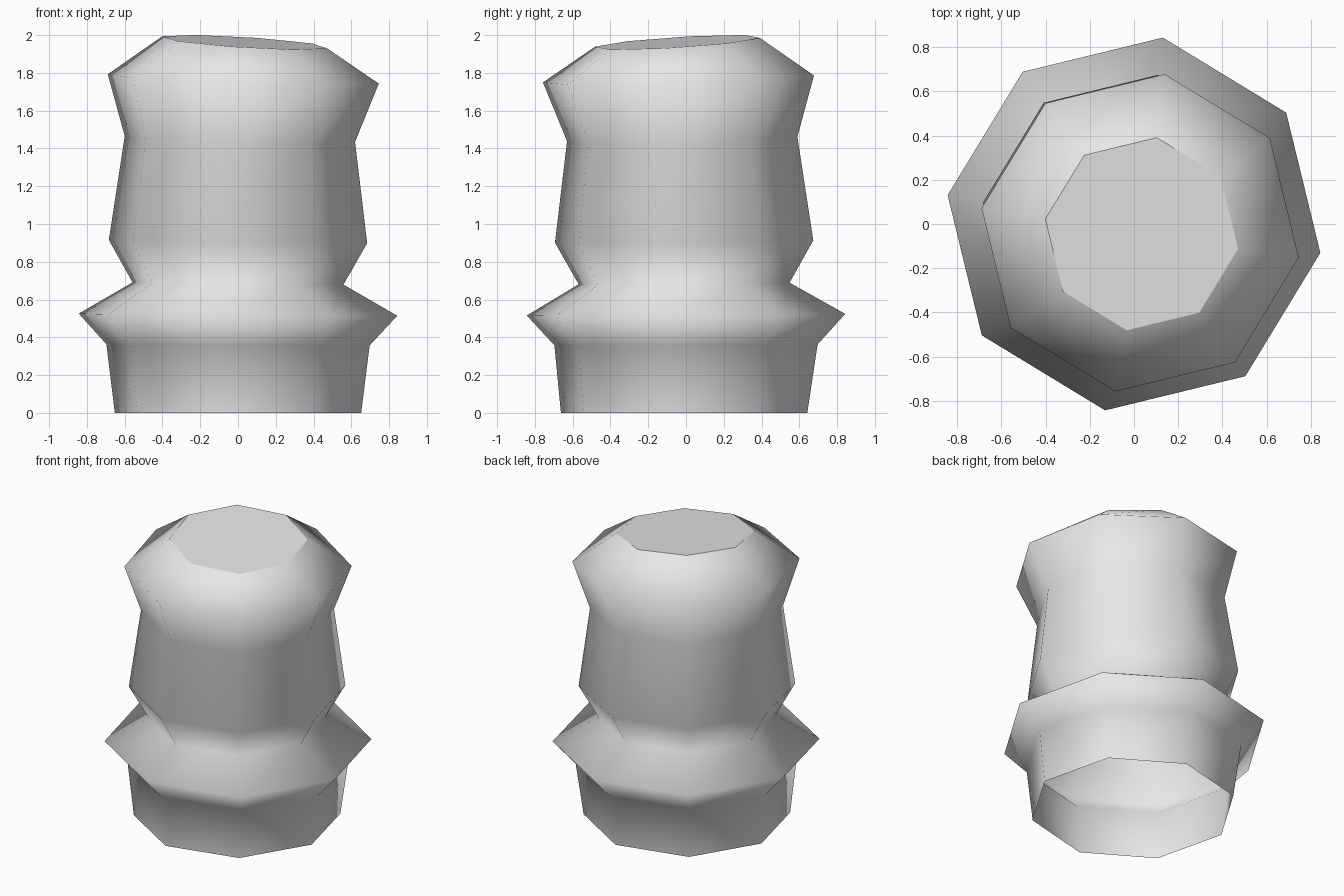
import bpy, bmesh, math

cube = bpy.data.objects.get("Cube")
if cube:
    bpy.data.objects.remove(cube, do_unlink=True)

SIDES = 8
TURN = math.radians(-8.8)

# Rings from the foot up: radius, centre x, centre y, height, tilt
RINGS = [
    (0.66, 0.00, -0.01, 0.00, 0.0),
    (0.705, 0.00, 0.00, 0.36, 0.004),
    (0.853, 0.00, 0.00, 0.52, 0.006),
    (0.565, 0.00, -0.01, 0.685, 0.009),
    (0.692, 0.00, -0.01, 0.907, 0.011),
    (0.617, 0.01, -0.02, 1.45, 0.022),
    (0.726, 0.028, -0.04, 1.768, 0.03),
    (0.441, 0.035, -0.045, 1.962, 0.063),
]

# Plain grey surface
grey = bpy.data.materials.new("light_grey")
grey.use_nodes = True
colour = (0.8, 0.8, 0.8, 1)
grey.diffuse_color = colour
grey.node_tree.nodes["Principled BSDF"].inputs["Base Color"].default_value = colour


def add_ring(bm, radius, cx, cy, z, tilt):
    """One octagon, leaning down towards the front left."""
    verts = []
    for i in range(SIDES):
        a = TURN + math.tau * i / SIDES
        x, y = radius * math.cos(a), radius * math.sin(a)
        verts.append(bm.verts.new((cx + x, cy + y, z + tilt * (y - x))))
    return verts


# Hollow body, open at the foot
bm = bmesh.new()
rings = [add_ring(bm, *r) for r in RINGS]
for low, high in zip(rings, rings[1:]):
    for i in range(SIDES):
        j = (i + 1) % SIDES
        bm.faces.new((low[i], low[j], high[j], high[i])).smooth = True

# Flat lid with a crisp rim
lid = bm.faces.new(rings[-1])
for edge in lid.edges:
    edge.smooth = False

mesh = bpy.data.meshes.new("ringed_body")
bm.to_mesh(mesh)
bm.free()
mesh.materials.append(grey)
body = bpy.data.objects.new("ringed_body", mesh)
bpy.context.collection.objects.link(body)
